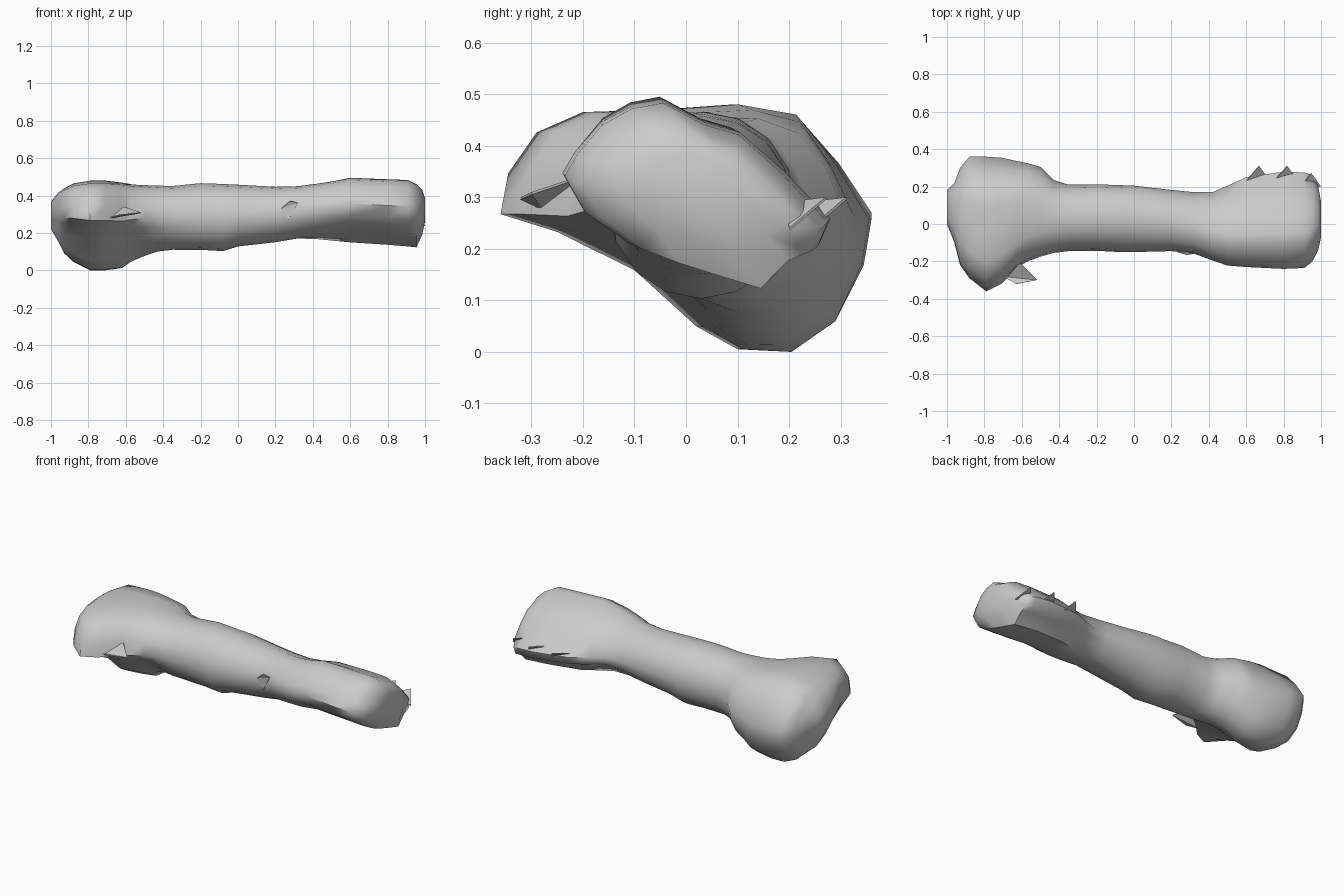
import bpy, bmesh
from math import sin, cos, pi, radians

cube = bpy.data.objects.get("Cube")
if cube:
    bpy.data.objects.remove(cube, do_unlink=True)

bone_grey = bpy.data.materials.new("bone_grey")
bone_grey.use_nodes = True
colour = (0.6, 0.6, 0.6, 1)
bone_grey.diffuse_color = colour
bone_grey.node_tree.nodes["Principled BSDF"].inputs["Base Color"].default_value = colour


def make_object(name, bm):
    bmesh.ops.recalc_face_normals(bm, faces=bm.faces)
    mesh = bpy.data.meshes.new(name)
    bm.to_mesh(mesh)
    bm.free()
    mesh.materials.append(bone_grey)
    obj = bpy.data.objects.new(name, mesh)
    bpy.context.collection.objects.link(obj)
    return obj


def unit_outline(points):
    """Scale an outline in y and z to the range 0 to 1."""
    ys, zs = zip(*points)
    return [((y - min(ys)) / (max(ys) - min(ys)), (z - min(zs)) / (max(zs) - min(zs)))
            for y, z in points]


# Outlines across the bone, all starting at the front and passing over the top
SIDES = 16
round_shaft = unit_outline([(-cos(2 * pi * i / SIDES), sin(2 * pi * i / SIDES))
                            for i in range(SIDES)])
knuckles = unit_outline([
    (-.36, .27), (-.345, .35), (-.29, .43), (-.2, .47),
    (-.05, .475), (.09, .485), (.21, .465), (.29, .37),
    (.36, .26), (.345, .17), (.29, .06), (.2, 0),
    (.1, .005), (.02, .05), (-.1, .16), (-.25, .235)])
slanted_oval = unit_outline([
    (-.24, .345), (-.215, .39), (-.166, .45), (-.108, .483),
    (-.046, .495), (.037, .45), (.104, .43), (.19, .35),
    (.28, .25), (.26, .2), (.21, .18), (.15, .12),
    (.05, .15), (-.03, .175), (-.11, .205), (-.2, .27)])


def section(bm, x, front, back, bottom, top, shape, amount):
    """Ring at x: the round outline mixed with a shape and set to its limits."""
    ring = []
    for (ry, rz), (sy, sz) in zip(round_shaft, shape):
        y, z = ry + (sy - ry) * amount, rz + (sz - rz) * amount
        ring.append(bm.verts.new((x, front + y * (back - front),
                                  bottom + z * (top - bottom))))
    return ring


# One skin from the knuckles along the shaft to the slanted oval end
bm = bmesh.new()
rings = [section(bm, *s) for s in [
    (-1.0, 0, .18, .22, .37, knuckles, .4),
    (-.96, -.1, .22, .15, .42, knuckles, .6),
    (-.93, -.22, .30, .09, .44, knuckles, .85),
    (-.88, -.29, .36, .045, .465, knuckles, 1),
    (-.79, -.36, .36, 0, .48, knuckles, 1),
    (-.71, -.32, .355, 0, .48, knuckles, 1),
    (-.62, -.23, .335, .01, .472, knuckles, .85),
    (-.57, -.2, .325, .045, .465, knuckles, .7),
    (-.5, -.175, .305, .075, .46, knuckles, .5),
    (-.43, -.155, .235, .1, .455, knuckles, .25),
    (-.35, -.145, .21, .11, .452, knuckles, .1),
    (-.2, -.143, .212, .11, .466, round_shaft, 0),
    (-.08, -.15, .208, .103, .462, round_shaft, 0),
    (0, -.15, .205, .128, .458, round_shaft, 0),
    (.2, -.145, .182, .147, .447, slanted_oval, .15),
    (.32, -.158, .17, .163, .45, slanted_oval, .35),
    (.42, -.195, .17, .163, .463, slanted_oval, .6),
    (.5, -.222, .205, .157, .475, slanted_oval, .8),
    (.6, -.23, .25, .15, .495, slanted_oval, 1),
    (.8, -.24, .28, .137, .487, slanted_oval, 1),
    (.91, -.235, .275, .128, .483, slanted_oval, 1),
    (.955, -.2, .26, .123, .46, slanted_oval, 1),
    (.985, -.14, .2, .19, .43, slanted_oval, .9),
    (1.0, -.07, .12, .26, .385, slanted_oval, .7)]]
for r, s in zip(rings, rings[1:]):
    for i in range(SIDES):
        j = (i + 1) % SIDES
        bm.faces.new((r[i], r[j], s[j], s[i]))
bm.faces.new(rings[0])
bm.faces.new(rings[-1])
bone = make_object("bone", bm)
bpy.context.view_layer.objects.active = bone
bone.select_set(True)
bpy.ops.object.shade_smooth_by_angle(angle=radians(55))


def shard(name, *points):
    """Thin broken flake, as a fan of triangles."""
    bm = bmesh.new()
    vs = [bm.verts.new(p) for p in points]
    for a, b in zip(vs[1:], vs[2:]):
        bm.faces.new((vs[0], a, b))
    obj = make_object(name, bm)
    obj.modifiers.new("thickness", 'SOLIDIFY').thickness = 0.005


# Broken flakes beside the front knuckle, on the shaft and along the back of the oval end
shard("knuckle_flake", (-.70, -.28, .28), (-.63, -.32, .30),
      (-.52, -.30, .31), (-.61, -.21, .34))
shard("shaft_flake", (.23, -.15, .33), (.28, -.165, .37),
      (.32, -.16, .36), (.27, -.15, .27))
for i, (x, y) in enumerate([(.67, .31), (.82, .31), (.95, .27)]):
    shard("end_flake_%d" % (i + 1), (x - .07, y - .08, .29),
          (x, y, .30), (x + .05, y - .07, .24))
